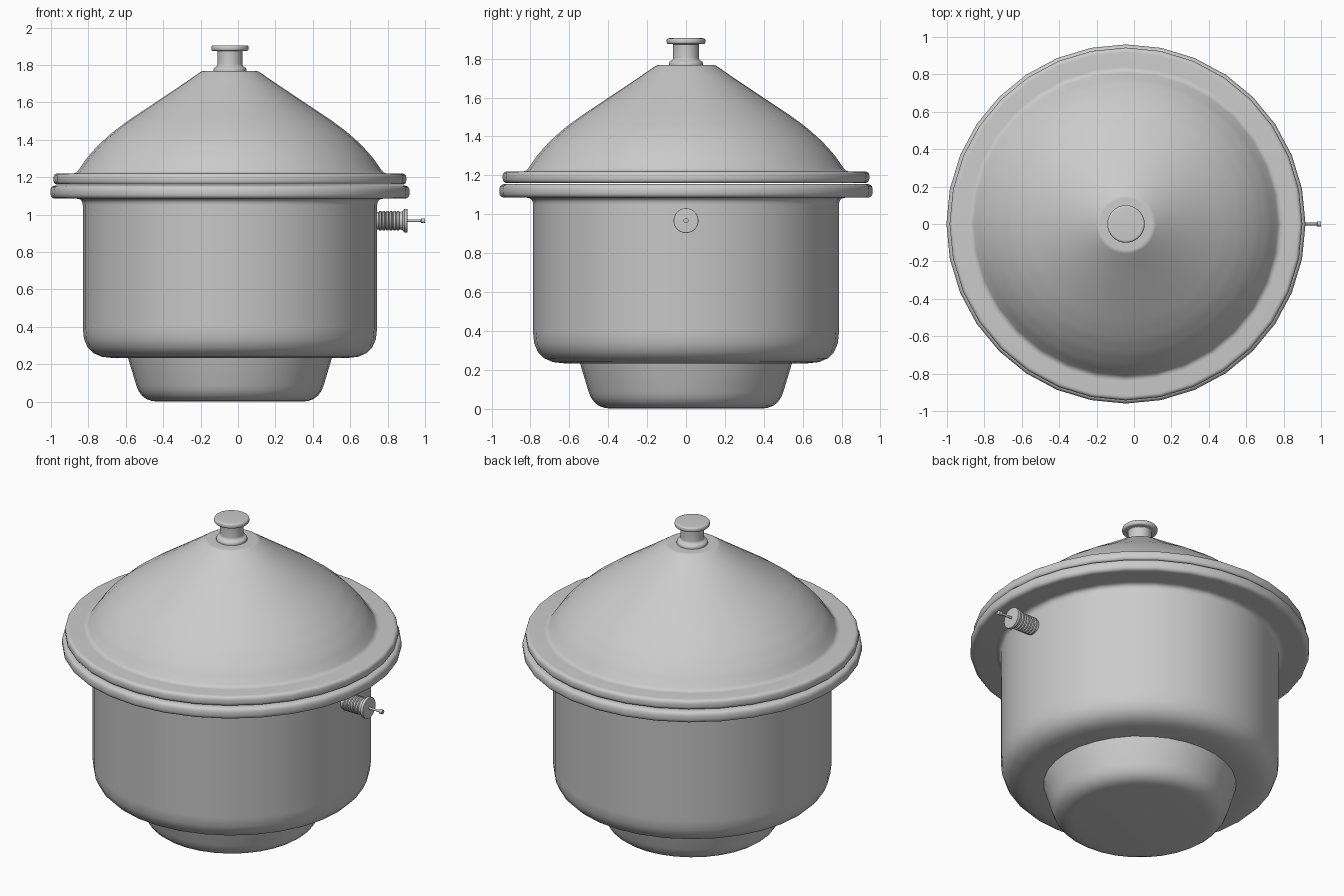
import bpy, bmesh, math
from mathutils import Vector, Matrix

if "Cube" in bpy.data.objects:
    bpy.data.objects.remove(bpy.data.objects["Cube"])

CX = -0.043      # axis of the vessel
PORT_Z = 0.967   # height of the side port


def rounded(points, steps=5):
    """Turn (r, z, fillet) corners into a smooth profile."""
    out = []
    for i, p in enumerate(points):
        c = Vector(p[:2])
        f = p[2] if len(p) > 2 else 0
        if not f or i in (0, len(points) - 1):
            out.append(c)
            continue
        a = c + (Vector(points[i - 1][:2]) - c).normalized() * f
        b = c + (Vector(points[i + 1][:2]) - c).normalized() * f
        for k in range(steps + 1):
            t = k / steps
            out.append(a * (1 - t) ** 2 + c * 2 * t * (1 - t) + b * t * t)
    return out


def lathe(name, points, matrix, sides=32):
    """Revolve a profile about z, then place it."""
    bm = bmesh.new()
    verts = [bm.verts.new((p[0], 0, p[1])) for p in rounded(points)]
    edges = [bm.edges.new(e) for e in zip(verts, verts[1:])]
    bmesh.ops.spin(bm, geom=verts + edges, cent=(0, 0, 0), axis=(0, 0, 1),
                   angle=math.tau, steps=sides, use_duplicate=False)
    bmesh.ops.remove_doubles(bm, verts=bm.verts, dist=0.0003)
    bmesh.ops.recalc_face_normals(bm, faces=bm.faces)
    bm.transform(matrix)
    mesh = bpy.data.meshes.new(name)
    bm.to_mesh(mesh)
    bm.free()
    obj = bpy.data.objects.new(name, mesh)
    bpy.context.collection.objects.link(obj)
    bpy.ops.object.select_all(action='DESELECT')
    obj.select_set(True)
    bpy.context.view_layer.objects.active = obj
    bpy.ops.object.shade_smooth_by_angle(angle=math.radians(35))
    return obj


upright = Matrix.Translation((CX, 0, 0))
sideways = Matrix.Translation((0, 0, PORT_Z)) @ Matrix.Rotation(math.pi / 2, 4, 'Y')

# Vessel: tapered foot, straight wall, rolled rim, hollow inside
lathe("vessel", [
    (0, 0), (0.475, 0, 0.09), (0.545, 0.233), (0.787, 0.233, 0.16),
    (0.787, 1.085, 0.035), (0.96, 1.085, 0.03), (0.96, 1.155, 0.03),
    (0.73, 1.155, 0.02), (0.73, 0.29, 0.14), (0.49, 0.29),
    (0.43, 0.06, 0.06), (0, 0.06)], upright)

# Lid: flange and domed cone, hollow inside
lathe("lid", [
    (0, 1.71), (0.13, 1.71), (0.34, 1.575), (0.52, 1.455), (0.66, 1.33),
    (0.74, 1.16), (0.943, 1.16, 0.025), (0.943, 1.22, 0.025),
    (0.822, 1.22, 0.02), (0.765, 1.303, 0.03), (0.70, 1.375, 0.03),
    (0.625, 1.442, 0.03), (0.54, 1.505, 0.03), (0.355, 1.628, 0.05),
    (0.246, 1.701, 0.03), (0.15, 1.767, 0.012), (0, 1.767)], upright)

# Knob: collar, neck and round cap
lathe("lid_knob", [
    (0, 1.765), (0.088, 1.765), (0.088, 1.782, 0.01), (0.066, 1.795, 0.01),
    (0.066, 1.875, 0.006), (0.10, 1.875, 0.013), (0.10, 1.905, 0.013),
    (0, 1.905)], upright)

# Side port: ribbed sleeve ending in a flange
ribs = []
for i in range(6):
    x = 0.752 + i * 0.019
    ribs += [(0.046, x), (0.053, x + 0.004), (0.053, x + 0.013), (0.046, x + 0.017)]
lathe("side_port", [(0, 0.735), (0.046, 0.735)] + ribs + [
    (0.05, 0.88), (0.064, 0.889), (0.064, 0.906, 0.004), (0, 0.906)], sideways)

# Outlet tube with a small bead at the tip
lathe("outlet_tube", [
    (0, 0.90), (0.007, 0.90), (0.007, 0.977), (0.013, 0.98),
    (0.013, 1.0), (0, 1.0)], sideways, 16)
